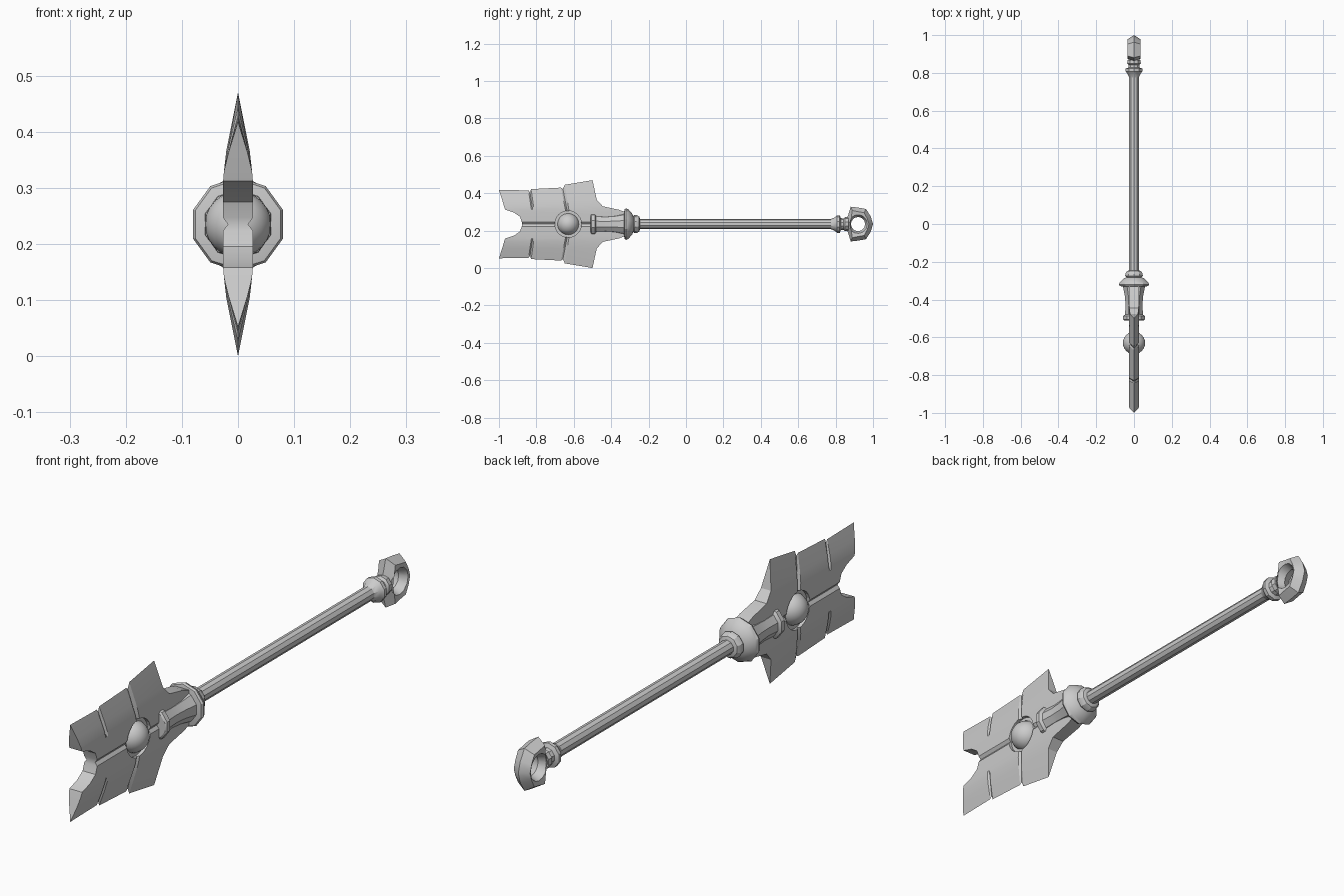
import bpy, bmesh, math

if "Cube" in bpy.data.objects:
    bpy.data.objects.remove(bpy.data.objects["Cube"])

C = 0.235      # height of the weapon's long axis
ORB_Y = -0.63


def finish(name, bm, angle=30):
    bmesh.ops.remove_doubles(bm, verts=bm.verts, dist=1e-5)
    bmesh.ops.recalc_face_normals(bm, faces=bm.faces)
    me = bpy.data.meshes.new(name)
    bm.to_mesh(me)
    bm.free()
    ob = bpy.data.objects.new(name, me)
    bpy.context.collection.objects.link(ob)
    smooth(ob, angle)
    return ob


def smooth(ob, angle):
    bpy.ops.object.select_all(action='DESELECT')
    ob.select_set(True)
    bpy.context.view_layer.objects.active = ob
    bpy.ops.object.shade_smooth_by_angle(angle=math.radians(angle))


def lathe(name, profile, sides=10):
    """Turn (y, radius) points around the long axis."""
    bm = bmesh.new()
    rings = []
    for y, r in profile:
        rings.append([bm.verts.new((r * math.cos(a), y, C + r * math.sin(a)))
                      for a in (math.pi / 2 + math.tau * i / sides for i in range(sides))])
    for a, b in zip(rings, rings[1:]):
        for i in range(sides):
            k = (i + 1) % sides
            bm.faces.new((a[i], a[k], b[k], b[i]))
    bm.faces.new(rings[0])
    bm.faces.new(rings[-1])
    return finish(name, bm)


# Blade: grid of rows (distance from axis) by stations (along y), both sides
rows = [0, 0.012, 0.04, 0.062, 0.077, 0.095, 0.13, 1]     # last row = cutting edge
thick = [0.018, 0.027, 0.027, 0.027, 0.0265, 0.025, 0.021, 0]
front = [-0.877, -0.878, -0.888, -0.92, -0.967, -0.973, -0.983, -1]
back = [-0.32, -0.32, -0.32, -0.32, -0.36, -0.445, -0.477, -0.5]
# station: (edge height, y at axis, y at edge, groove factor, first grooved row)
stations = [(0.183, None, None, 1, 9),
            (0.180, -0.815, -0.842, 1, 9), (0.170, -0.808, -0.834, 0.65, 5),
            (0.187, -0.801, -0.828, 1, 9),
            (0.195, -0.630, -0.668, 1, 9), (0.188, -0.622, -0.658, 0.65, 3),
            (0.210, -0.614, -0.648, 1, 9),
            (0.235, None, None, 1, 9)]


def blade_point(s, r, side):
    edge, y0, y1, factor, first = stations[s]
    i = abs(r)
    z = edge if i == 7 else rows[i]
    t = thick[i] * (edge / 0.235 if i == 6 else 1) * (factor if i >= first else 1)
    if s == 0:
        y = front[i]
    elif s == len(stations) - 1:
        y = back[i]
    else:
        y = y0 + (y1 - y0) * z / edge
    return (side * t, y, C + (z if r >= 0 else -z))


bm = bmesh.new()
n = len(stations)
P = {(s, r, d): bm.verts.new(blade_point(s, r, d))
     for s in range(n) for r in range(-7, 8) for d in (-1, 1)}
for r in range(-7, 7):
    for d in (-1, 1):
        for s in range(n - 1):
            bm.faces.new((P[s, r, d], P[s + 1, r, d], P[s + 1, r + 1, d], P[s, r + 1, d]))
    for s in (0, n - 1):
        bm.faces.new((P[s, r, -1], P[s, r, 1], P[s, r + 1, 1], P[s, r + 1, -1]))
blade = finish("blade", bm, 20)

# Round recess in the blade around the orb
for d in (-1, 1):
    bpy.ops.mesh.primitive_cylinder_add(vertices=24, radius=0.071, depth=0.08,
                                        location=(d * 0.054, ORB_Y, C),
                                        rotation=(0, math.pi / 2, 0))
    cutter = bpy.context.object
    cutter.hide_render = True
    bpy.context.view_layer.objects.active = blade
    mod = blade.modifiers.new("recess", 'BOOLEAN')
    mod.operation, mod.solver, mod.object = 'DIFFERENCE', 'EXACT', cutter
    bpy.ops.object.modifier_apply(modifier=mod.name)
    bpy.data.objects.remove(cutter)

# Orb set through the blade
bpy.ops.mesh.primitive_uv_sphere_add(segments=20, ring_count=12, radius=0.059,
                                     location=(0, ORB_Y, C), rotation=(0, math.pi / 2, 0))
orb = bpy.context.object
orb.name = "orb"
smooth(orb, 40)

# Socket, collar, shaft and end collar
lathe("socket", [(-0.51, 0.054), (-0.505, 0.061), (-0.487, 0.061), (-0.48, 0.05),
                 (-0.43, 0.047), (-0.38, 0.051), (-0.33, 0.062)])
lathe("collar", [(-0.332, 0.06), (-0.328, 0.08), (-0.32, 0.084), (-0.307, 0.078),
                 (-0.288, 0.056), (-0.282, 0.043), (-0.275, 0.049), (-0.262, 0.048),
                 (-0.25, 0.04), (-0.245, 0.025)])
lathe("shaft", [(-0.26, 0.027), (0.785, 0.027)])
lathe("end_collar", [(0.775, 0.027), (0.795, 0.036), (0.808, 0.047), (0.822, 0.047),
                     (0.828, 0.032), (0.843, 0.03), (0.85, 0.038), (0.868, 0.036)])

# Pommel ring: bevelled section swept around (angle, outer radius), with two spurs
half = [(0, 0.08), (31, 0.079), (62, 0.091), (88, 0.088), (113, 0.101), (134, 0.074),
        (157, 0.066)]
outline = half + [(180, 0.066)] + [(360 - a, r) for a, r in half[:0:-1]]
bm = bmesh.new()
loops = []
for a, r in outline:
    a = math.radians(a)
    section = [(0, r), (0.034, r - 0.022), (0.031, 0.05), (0, 0.038),
               (-0.031, 0.05), (-0.034, r - 0.022)]
    loops.append([bm.verts.new((x, 0.92 + q * math.cos(a), C + q * math.sin(a)))
                  for x, q in section])
for i, a in enumerate(loops):
    b = loops[(i + 1) % len(loops)]
    for j in range(6):
        k = (j + 1) % 6
        bm.faces.new((a[j], a[k], b[k], b[j]))
finish("pommel_ring", bm, 30)
